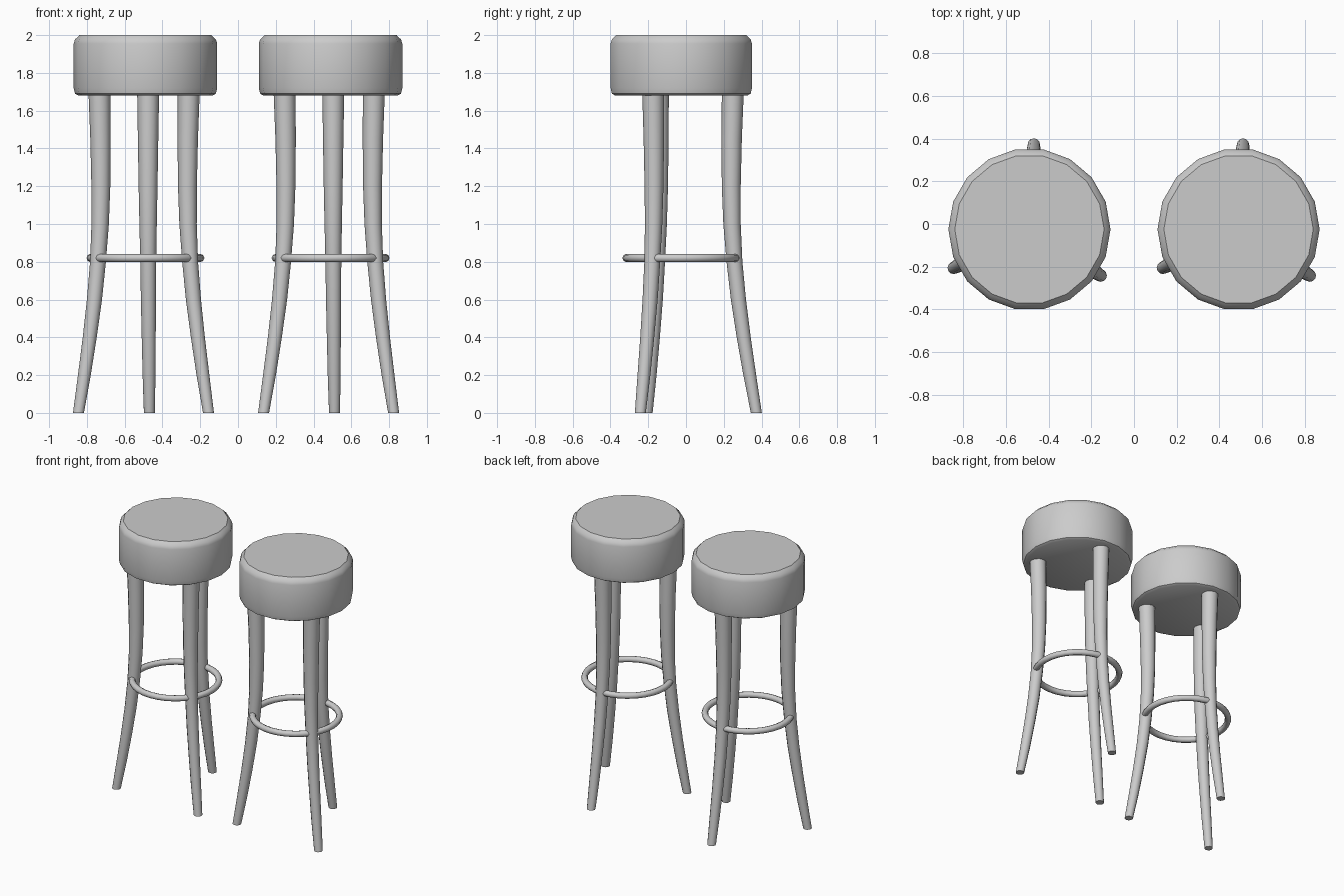
import bpy, bmesh, math
from math import cos, sin, radians, tau

if "Cube" in bpy.data.objects:
    bpy.data.objects.remove(bpy.data.objects["Cube"])

CENTRE_Y = -0.025


def finish(name, bm, angle):
    bmesh.ops.recalc_face_normals(bm, faces=bm.faces[:])
    me = bpy.data.meshes.new(name)
    bm.to_mesh(me)
    bm.free()
    ob = bpy.data.objects.new(name, me)
    bpy.context.collection.objects.link(ob)
    bpy.ops.object.select_all(action='DESELECT')
    ob.select_set(True)
    bpy.context.view_layer.objects.active = ob
    bpy.ops.object.shade_smooth_by_angle(angle=radians(angle))
    return ob


def loft(bm, rings, capped=True):
    """Skin a list of point rings; cap both ends, or close into a loop."""
    vs = [[bm.verts.new(p) for p in ring] for ring in rings]
    n = len(vs[0])
    pairs = list(zip(vs, vs[1:])) + ([] if capped else [(vs[-1], vs[0])])
    for a, b in pairs:
        for i in range(n):
            j = (i + 1) % n
            bm.faces.new((a[i], a[j], b[j], b[i]))
    if capped:
        bm.faces.new(vs[0])
        bm.faces.new(vs[-1])


def circle(cx, cy, z, r, n):
    return [(cx + r * cos(tau * i / n), cy + r * sin(tau * i / n), z) for i in range(n)]


# radius, height of the padded seat
SEAT = [(0.355, 1.68), (0.373, 1.69), (0.38, 1.72), (0.38, 1.955),
        (0.373, 1.977), (0.357, 1.992), (0.35, 2.0)]
# height, distance from stool axis, leg radius
LEG = [(0, 0.398, 0.029), (0.2, 0.363, 0.034), (0.4, 0.331, 0.037),
       (0.6, 0.303, 0.040), (0.8, 0.282, 0.042), (1.0, 0.269, 0.046),
       (1.2, 0.265, 0.050), (1.45, 0.267, 0.054), (1.69, 0.273, 0.058)]


def stool(side, cx):
    # Seat
    bm = bmesh.new()
    loft(bm, [circle(cx, CENTRE_Y, z, r, 18) for r, z in SEAT])
    finish(side + "_seat", bm, 35)

    # Three splayed legs
    for label, deg in (("back", 87), ("left", 207), ("right", 327)):
        c, s = cos(radians(deg)), sin(radians(deg))
        bm = bmesh.new()
        loft(bm, [circle(cx + d * c, CENTRE_Y + d * s, z, r, 12) for z, d, r in LEG])
        finish(f"{side}_stool_{label}_leg", bm, 40)

    # Foot ring
    bm = bmesh.new()
    rings = []
    for i in range(32):
        a = tau * i / 32
        rings.append([(cx + (0.29 + 0.022 * cos(tau * k / 8)) * cos(a),
                       CENTRE_Y + (0.29 + 0.022 * cos(tau * k / 8)) * sin(a),
                       0.82 + 0.022 * sin(tau * k / 8)) for k in range(8)])
    loft(bm, rings, capped=False)
    finish(side + "_foot_ring", bm, 60)


stool("left", -0.49)
stool("right", 0.49)
